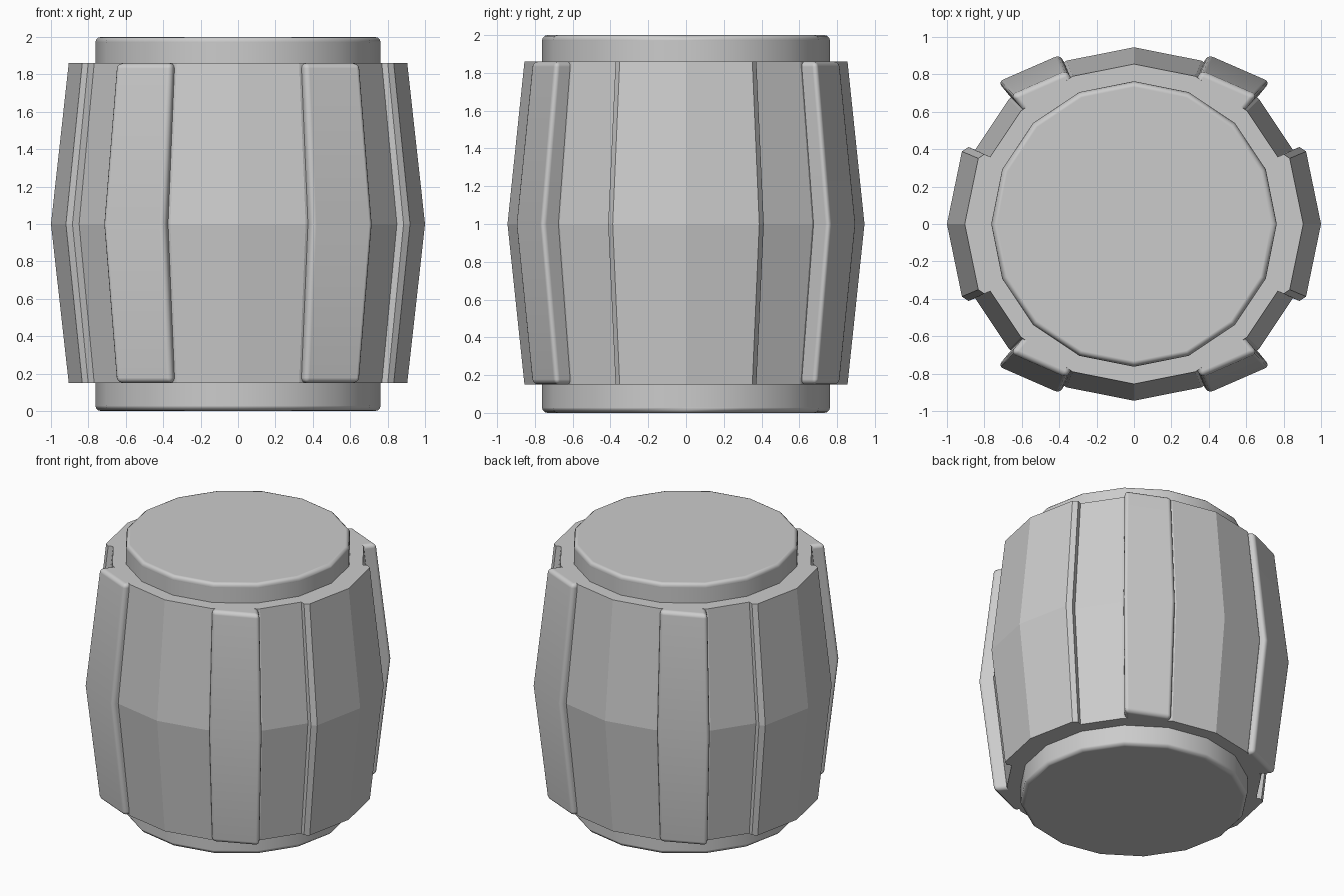
import bpy, bmesh, math

if "Cube" in bpy.data.objects:
    bpy.data.objects.remove(bpy.data.objects["Cube"])


def loft(name, profile, levels):
    """Closed solid: one outline scaled and stacked at each (z, scale)."""
    bm = bmesh.new()
    rings = [[bm.verts.new((x * s, y * s, z)) for x, y in profile] for z, s in levels]
    n = len(profile)
    for a, b in zip(rings, rings[1:]):
        for i in range(n):
            j = (i + 1) % n
            bm.faces.new((a[i], a[j], b[j], b[i]))
    bm.faces.new(rings[0])
    bm.faces.new(rings[-1])
    bmesh.ops.recalc_face_normals(bm, faces=bm.faces[:])
    mesh = bpy.data.meshes.new(name)
    bm.to_mesh(mesh)
    bm.free()
    ob = bpy.data.objects.new(name, mesh)
    bpy.context.collection.objects.link(ob)
    return ob


def smooth(ob, degrees):
    bpy.ops.object.select_all(action='DESELECT')
    ob.select_set(True)
    bpy.context.view_layer.objects.active = ob
    bpy.ops.object.shade_smooth_by_angle(angle=math.radians(degrees))


def bevel(ob, width, segments):
    mod = ob.modifiers.new("rounded_edges", 'BEVEL')
    mod.width = width
    mod.segments = segments
    mod.limit_method = 'ANGLE'
    mod.angle_limit = math.radians(40)
    mod.harden_normals = True


def ring(radius, sides=16):
    return [(radius * math.cos(math.tau * i / sides), radius * math.sin(math.tau * i / sides))
            for i in range(sides)]


# Inner drum that shows at both ends
core = loft("inner_drum", ring(0.763), [(0, 1), (2, 1)])
smooth(core, 30)
bevel(core, 0.03, 3)

# Recessed bulging barrel wall
bulge = [(0.15, 0.905), (1.0, 1.0), (1.86, 0.905)]
loft("barrel_wall", ring(0.945), bulge)

# Wide raised staves on the left and right, with chamfered long edges
half = [(0.77, 0.335), (0.85, 0.397), (0.885, 0.412), (0.92, 0.388)]
wide = half + [(1.0, 0)] + [(x, -y) for x, y in reversed(half)]
for sx, side in ((1, "right"), (-1, "left")):
    loft("wide_stave_" + side, [(x * sx, y) for x, y in wide], bulge)

# Narrow raised staves on the four diagonals, with rounded edges
narrow = [(0.33, 0.78), (0.395, 0.905), (0.727, 0.76), (0.62, 0.63)]
for sx, side in ((1, "right"), (-1, "left")):
    for sy, end in ((1, "back"), (-1, "front")):
        stave = loft(f"narrow_stave_{end}_{side}", [(x * sx, y * sy) for x, y in narrow], bulge)
        smooth(stave, 30)
        bevel(stave, 0.028, 3)
